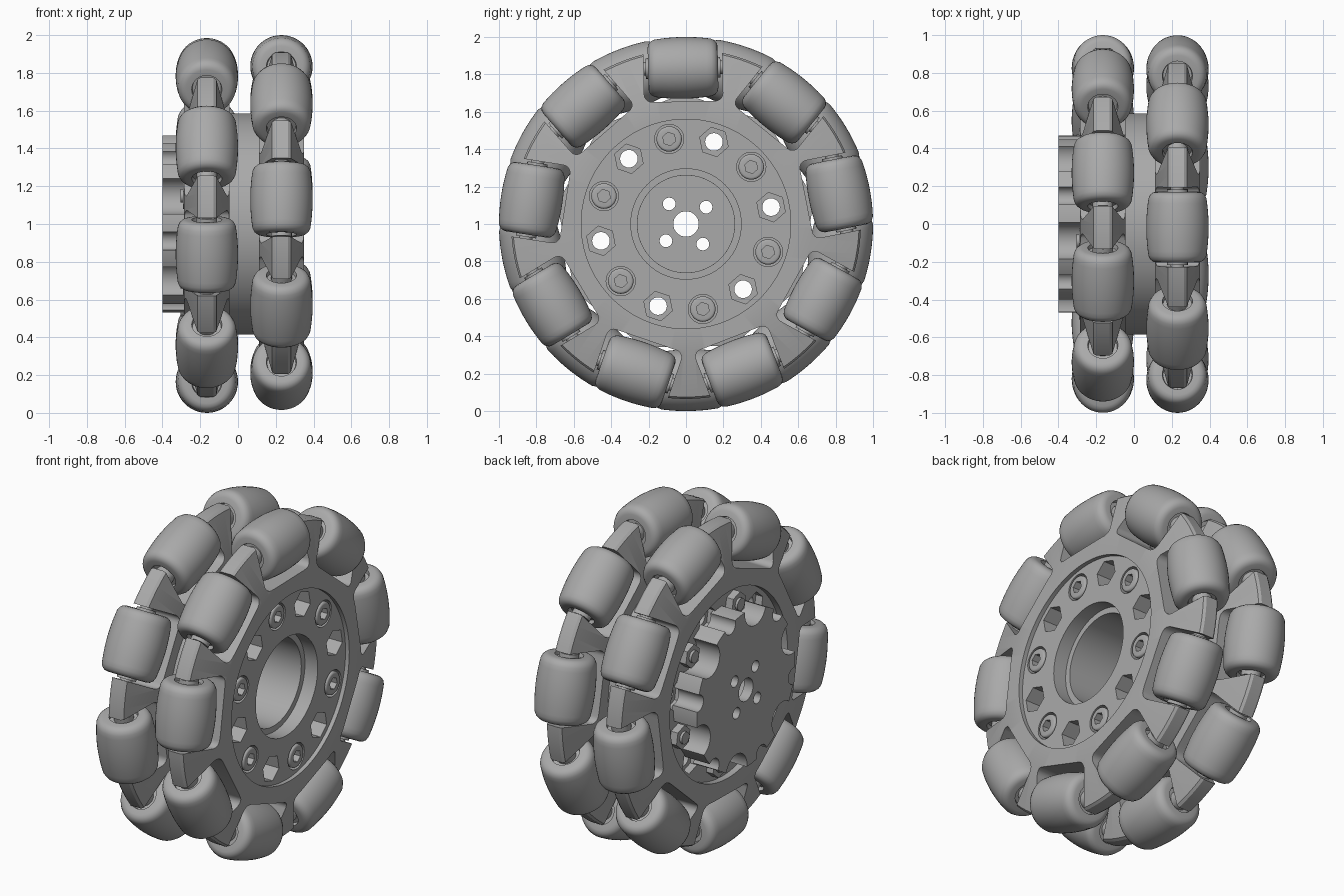
import bpy
import bmesh
from math import cos, sin, pi, radians, sqrt
from mathutils import Matrix

cube = bpy.data.objects.get("Cube")
if cube:
    bpy.data.objects.remove(cube, do_unlink=True)

grey = bpy.data.materials.new("grey")
grey.use_nodes = True
grey.diffuse_color = (0.4, 0.4, 0.4, 1)
grey.node_tree.nodes["Principled BSDF"].inputs["Base Color"].default_value = (0.4, 0.4, 0.4, 1)

UP = Matrix.Translation((0, 0, 1))   # wheel centre; axle runs along x
TURN = 1.1                           # small clocking of the roller pattern
BOLT_R, BOLT_A = 0.4635, 41.2        # bolt circle radius and first angle


def circle(n, r, centre=(0, 0), start=0.0):
    return [(centre[0] + r * cos(start + 2 * pi * i / n),
             centre[1] + r * sin(start + 2 * pi * i / n)) for i in range(n)]


def spots(n, r, first):
    return circle(n, r, start=radians(first))


def prism(bm, pts, x0, x1):
    """Solid with a y-z outline, running from x0 to x1."""
    a = [bm.verts.new((x0, y, z)) for y, z in pts]
    b = [bm.verts.new((x1, y, z)) for y, z in pts]
    bm.faces.new(a)
    bm.faces.new(b[::-1])
    for i in range(len(pts)):
        j = (i + 1) % len(pts)
        bm.faces.new((a[i], b[i], b[j], a[j]))


def lathe(bm, profile, segs):
    """Turn a closed (x, radius) outline about the x axis."""
    rings = [[bm.verts.new((x, y, z)) for y, z in circle(segs, r)] for x, r in profile]
    for k in range(len(rings)):
        p, q = rings[k], rings[(k + 1) % len(rings)]
        for i in range(segs):
            j = (i + 1) % segs
            bm.faces.new((p[i], p[j], q[j], q[i]))


def finish(bm, name):
    bmesh.ops.recalc_face_normals(bm, faces=bm.faces)
    me = bpy.data.meshes.new(name)
    bm.to_mesh(me)
    bm.free()
    me.materials.append(grey)
    ob = bpy.data.objects.new(name, me)
    bpy.context.collection.objects.link(ob)
    ob.matrix_world = UP
    return ob


def activate(ob):
    bpy.ops.object.select_all(action='DESELECT')
    ob.select_set(True)
    bpy.context.view_layer.objects.active = ob


def smooth(ob):
    activate(ob)
    bpy.ops.object.shade_smooth_by_angle(angle=radians(32))


def cut(ob, bm):
    """Subtract the solids in bm from ob."""
    tool = finish(bm, "cutter")
    tool.hide_render = True
    mod = ob.modifiers.new("cut", 'BOOLEAN')
    mod.operation, mod.solver, mod.object = 'DIFFERENCE', 'EXACT', tool
    activate(ob)
    bpy.ops.object.modifier_apply(modifier=mod.name)
    bpy.data.objects.remove(tool, do_unlink=True)


def cut_prisms(ob, outlines, x0, x1):
    bm = bmesh.new()
    for pts in outlines:
        prism(bm, pts, x0, x1)
    cut(ob, bm)


# Roller: crowned barrel with rounded ends and a recessed bore
crown = [(0.152 * i / 6, sqrt(1 - (0.152 * i / 6) ** 2) - 0.835) for i in range(7)]
half = crown + [(0.171, 0.144), (0.183, 0.129), (0.187, 0.112),
                (0.187, 0.08), (0.165, 0.076), (0.165, 0.03)]
outline = half[::-1] + [(-x, r) for x, r in half[1:]]
bm = bmesh.new()
lathe(bm, outline, 48)
roller_ob = finish(bm, "roller")
smooth(roller_ob)
roller_mesh = roller_ob.data
bpy.data.objects.remove(roller_ob)

# Roller axle: pin with a collar at each end
bm = bmesh.new()
prism(bm, circle(20, 0.036), -0.235, 0.235)
for s in (-1, 1):
    prism(bm, circle(20, 0.055), s * 0.16, s * 0.2)
axle_ob = finish(bm, "axle")
smooth(axle_ob)
axle_mesh = axle_ob.data
bpy.data.objects.remove(axle_ob)

# Two staggered rows: spoked ring, rollers and axles
for row, cx, first in (("right", 0.23, TURN), ("left", -0.165, TURN + 20)):
    bm = bmesh.new()
    side = [(0.12, 0.56), (0.12, 0.67), (0.05, 0.925), (0.035, 0.935)]
    lathe(bm, [(cx + x, r) for x, r in side] + [(cx - x, r) for x, r in side[::-1]], 180)
    ring = finish(bm, row + "_spoked_ring")

    pockets = bmesh.new()
    for k in range(9):
        one = bmesh.new()
        prism(one, [(-0.21, 0.655), (0.21, 0.655), (0.21, 1.2), (-0.21, 1.2)], cx - 0.2, cx + 0.2)
        along = [e for e in one.edges if abs(e.verts[0].co.x - e.verts[1].co.x) > 0.1]
        bmesh.ops.bevel(one, geom=along, offset=0.04, segments=5, profile=0.5, affect='EDGES')
        spin = Matrix.Rotation(radians(first + 40 * k), 4, 'X')
        one.transform(spin)
        tmp = bpy.data.meshes.new("pocket")
        one.to_mesh(tmp)
        one.free()
        pockets.from_mesh(tmp)
        bpy.data.meshes.remove(tmp)

        place = UP @ spin @ Matrix.Translation((cx, 0, 0.835)) @ Matrix.Rotation(pi / 2, 4, 'Z')
        for part, mesh in (("roller", roller_mesh), ("axle", axle_mesh)):
            ob = bpy.data.objects.new(f"{row}_{part}_{k + 1}", mesh)
            bpy.context.collection.objects.link(ob)
            ob.matrix_world = place
    cut(ring, pockets)
    smooth(ring)

screw_spots = spots(6, BOLT_R, BOLT_A)
hex_spots = spots(6, BOLT_R, BOLT_A + 30)

# Hub core: stepped bore, spacer band, hex pockets and screw counterbores
bm = bmesh.new()
lathe(bm, [(0.325, 0.295), (0.325, 0.565), (0.11, 0.565), (0.11, 0.585), (-0.045, 0.585),
           (-0.045, 0.565), (-0.245, 0.565), (-0.245, 0.26), (0.24, 0.26), (0.24, 0.295)], 96)
core = finish(bm, "hub_core")
cut_prisms(core, [circle(24, 0.047, c) for c in hex_spots], -0.5, 0.5)
for x0, x1 in ((0.18, 0.4), (-0.4, -0.2)):
    cut_prisms(core, [circle(6, 0.08, c, radians(BOLT_A)) for c in hex_spots], x0, x1)
cut_prisms(core, [circle(32, 0.078, c) for c in screw_spots], 0.25, 0.4)
smooth(core)

# Mounting plate on the left face: scalloped rim, dished inside, drilled centre
bm = bmesh.new()
prism(bm, circle(96, 0.468), -0.4, -0.235)
plate = finish(bm, "mounting_plate")
cut_prisms(plate, [circle(72, 0.26)], -0.34, -0.1)
cut_prisms(plate, [circle(32, 0.1, c) for c in screw_spots], -0.5, -0.1)
cut_prisms(plate, [circle(24, 0.05, c) for c in hex_spots], -0.5, -0.1)
cut_prisms(plate, [circle(32, 0.068)] + [circle(20, 0.034, c) for c in spots(4, 0.14, 40)],
           -0.5, -0.1)
smooth(plate)

# Socket screws on the right face, nuts on the left
bm = bmesh.new()
for c in screw_spots:
    prism(bm, circle(32, 0.068, c), 0.24, 0.33)
rims = [e for e in bm.edges if all(v.co.x > 0.3 for v in e.verts)]
bmesh.ops.bevel(bm, geom=rims, offset=0.012, segments=3, profile=0.5, affect='EDGES')
screws = finish(bm, "screw_heads")
cut_prisms(screws, [circle(6, 0.036, c, radians(BOLT_A)) for c in screw_spots], 0.285, 0.4)
smooth(screws)

bm = bmesh.new()
for c in screw_spots:
    prism(bm, circle(6, 0.07, c, radians(BOLT_A)), -0.29, -0.24)
    prism(bm, circle(20, 0.036, c), -0.305, -0.24)
smooth(finish(bm, "nuts"))
